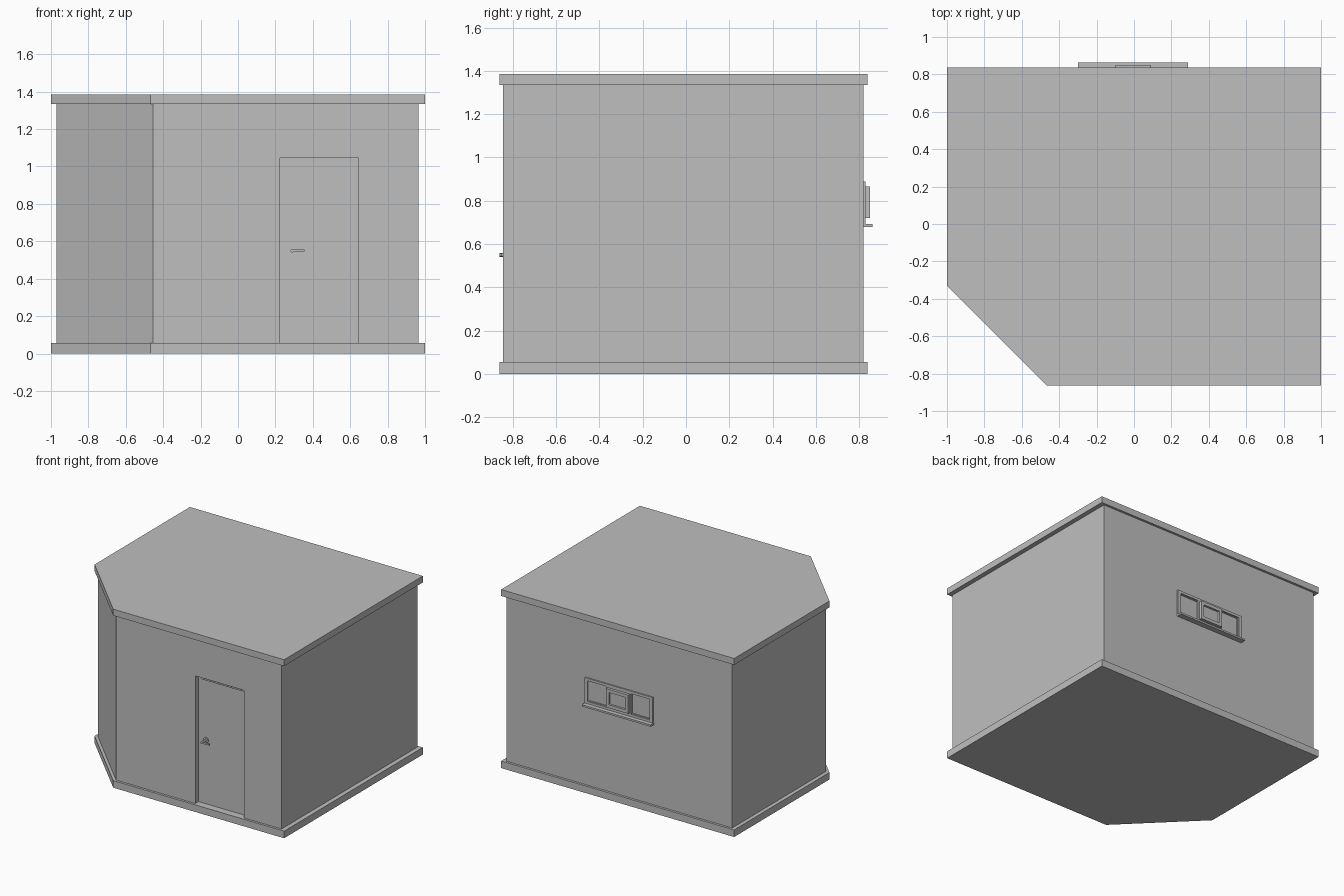
import bpy, bmesh, math

cube = bpy.data.objects.get("Cube")
if cube:
    bpy.data.objects.remove(cube, do_unlink=True)

grey = bpy.data.materials.new("plain grey")
grey.use_nodes = True
COLOUR = (0.52, 0.52, 0.52, 1)
grey.diffuse_color = COLOUR
grey.node_tree.nodes["Principled BSDF"].inputs["Base Color"].default_value = COLOUR


def finish(name, bm):
    bmesh.ops.recalc_face_normals(bm, faces=bm.faces)
    mesh = bpy.data.meshes.new(name)
    bm.to_mesh(mesh)
    bm.free()
    mesh.materials.append(grey)
    obj = bpy.data.objects.new(name, mesh)
    bpy.context.collection.objects.link(obj)
    return obj


def prism(name, outline, z0, z1):
    bm = bmesh.new()
    face = bm.faces.new([bm.verts.new((x, y, z0)) for x, y in outline])
    up = bmesh.ops.extrude_face_region(bm, geom=[face])
    verts = [v for v in up["geom"] if isinstance(v, bmesh.types.BMVert)]
    bmesh.ops.translate(bm, verts=verts, vec=(0, 0, z1 - z0))
    return finish(name, bm)


def box(name, x0, x1, y0, y1, z0, z1):
    return prism(name, [(x0, y0), (x1, y0), (x1, y1), (x0, y1)], z0, z1)


def plan(x0, x1, y0, y1, cut):
    # Rectangle whose front right corner is cut along x + y = cut
    return [(cut - y0, y0), (x1, y0), (x1, y1), (x0, y1), (x0, cut - x0)]


def carve(obj, *size):
    cutter = box(obj.name + "_cutter", *size)
    cutter.hide_render = True
    cutter.hide_viewport = True
    mod = obj.modifiers.new("opening", "BOOLEAN")
    mod.object = cutter
    mod.solver = "EXACT"


def cylinder_y(name, x, z, y0, y1, radius):
    bm = bmesh.new()
    bmesh.ops.create_cone(bm, cap_ends=True, segments=20, radius1=radius,
                          radius2=radius, depth=y1 - y0)
    obj = finish(name, bm)
    obj.rotation_euler.x = math.pi / 2
    obj.location = (x, (y0 + y1) / 2, z)
    return obj


FRONT, BACK = -0.845, 0.82
BASE, EAVES = 0.055, 1.335

# Floor slab, walls and roof slab
slab = plan(-1, 1, -0.863, 0.838, -1.33)
prism("floor_slab", slab, 0, BASE)
prism("roof_slab", slab, EAVES, 1.385)
walls = prism("walls", plan(-0.97, 0.965, FRONT, BACK, -1.30), BASE, EAVES)

# Recessed door with top rail
LEAF = FRONT + 0.04
carve(walls, 0.225, 0.645, FRONT - 0.1, LEAF, BASE - 0.02, 1.045)
box("door_top_rail", 0.255, 0.622, LEAF - 0.008, LEAF + 0.01, 1.016, 1.026)

# Door handle
cylinder_y("handle_rose", 0.29, 0.55, LEAF - 0.008, LEAF + 0.005, 0.021)
cylinder_y("handle_stem", 0.29, 0.55, FRONT - 0.016, LEAF, 0.009)
box("handle_lever", 0.285, 0.355, FRONT - 0.017, FRONT - 0.005, 0.545, 0.557)

# Window frame with two fixed side lights
carve(walls, -0.26, 0.26, BACK - 0.015, BACK + 0.1, 0.715, 0.865)
frame = box("window_frame", -0.295, 0.29, BACK - 0.014, 0.83, 0.69, 0.89)
for side, x in (("right", -0.19), ("left", 0.185)):
    carve(frame, x - 0.08, x + 0.08, BACK - 0.005, BACK + 0.1, 0.71, 0.87)

# Projecting middle sash and sill
sash = box("window_sash", -0.1, 0.092, 0.825, 0.851, 0.72, 0.865)
carve(sash, -0.075, 0.067, 0.835, 0.9, 0.745, 0.84)
box("window_sill", -0.3, 0.29, BACK - 0.005, 0.863, 0.678, 0.692)
